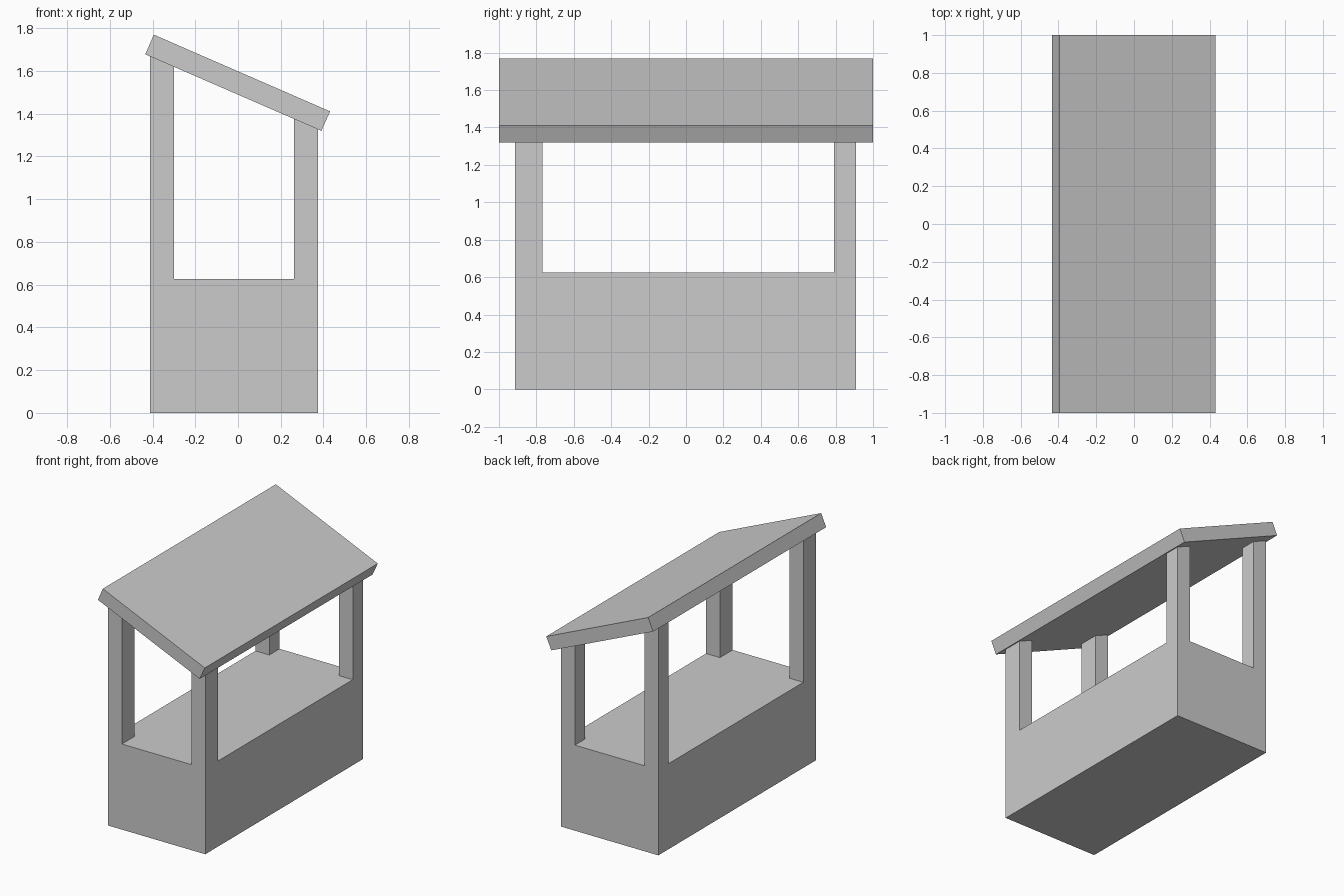
import bpy, bmesh

if "Cube" in bpy.data.objects:
    bpy.data.objects.remove(bpy.data.objects["Cube"])

XS = [-0.4125, -0.30, 0.2625, 0.375]      # outer and inner post lines across
YS = [-0.914, -0.767, 0.791, 0.909]       # outer and inner post lines along
COUNTER_Z = 0.626
ROOF = [(-0.434, 1.678), (0.39, 1.32), (0.431, 1.411), (-0.394, 1.77)]


def finish(name, bm):
    bmesh.ops.recalc_face_normals(bm, faces=bm.faces[:])
    mesh = bpy.data.meshes.new(name)
    bm.to_mesh(mesh)
    bm.free()
    obj = bpy.data.objects.new(name, mesh)
    bpy.context.collection.objects.link(obj)
    return obj


def roof_underside(x):
    (x0, z0), (x1, z1) = ROOF[:2]
    return z0 + (z1 - z0) * (x - x0) / (x1 - x0)


# Counter block, with its four corners pulled up into posts under the roof
bm = bmesh.new()
bmesh.ops.create_cube(bm, size=1)
for v in bm.verts:
    v.co.x = XS[0] if v.co.x < 0 else XS[3]
    v.co.y = YS[0] if v.co.y < 0 else YS[3]
    v.co.z = 0 if v.co.z < 0 else COUNTER_Z
for axis, cuts in (((1, 0, 0), XS[1:3]), ((0, 1, 0), YS[1:3])):
    for c in cuts:
        bmesh.ops.bisect_plane(bm, geom=bm.verts[:] + bm.edges[:] + bm.faces[:],
                               plane_co=[a * c for a in axis], plane_no=axis)
bm.normal_update()
corners = []
for f in bm.faces:
    m = f.calc_center_median()
    if (f.normal.z > 0.9 and not XS[1] < m.x < XS[2]
            and not YS[1] < m.y < YS[2]):
        corners.append(f)
posts = bmesh.ops.extrude_discrete_faces(bm, faces=corners)["faces"]
for f in posts:
    for v in f.verts:
        v.co.z = roof_underside(v.co.x)
bmesh.ops.remove_doubles(bm, verts=bm.verts[:], dist=1e-5)
finish("counter_with_posts", bm)

# Sloping roof slab, its end profile extruded along the stall
bm = bmesh.new()
end = bm.faces.new([bm.verts.new((x, -1, z)) for x, z in ROOF])
top = bmesh.ops.extrude_face_region(bm, geom=[end], use_keep_orig=True)["geom"]
bmesh.ops.translate(bm, vec=(0, 2, 0),
                    verts=[g for g in top if isinstance(g, bmesh.types.BMVert)])
finish("roof", bm)
